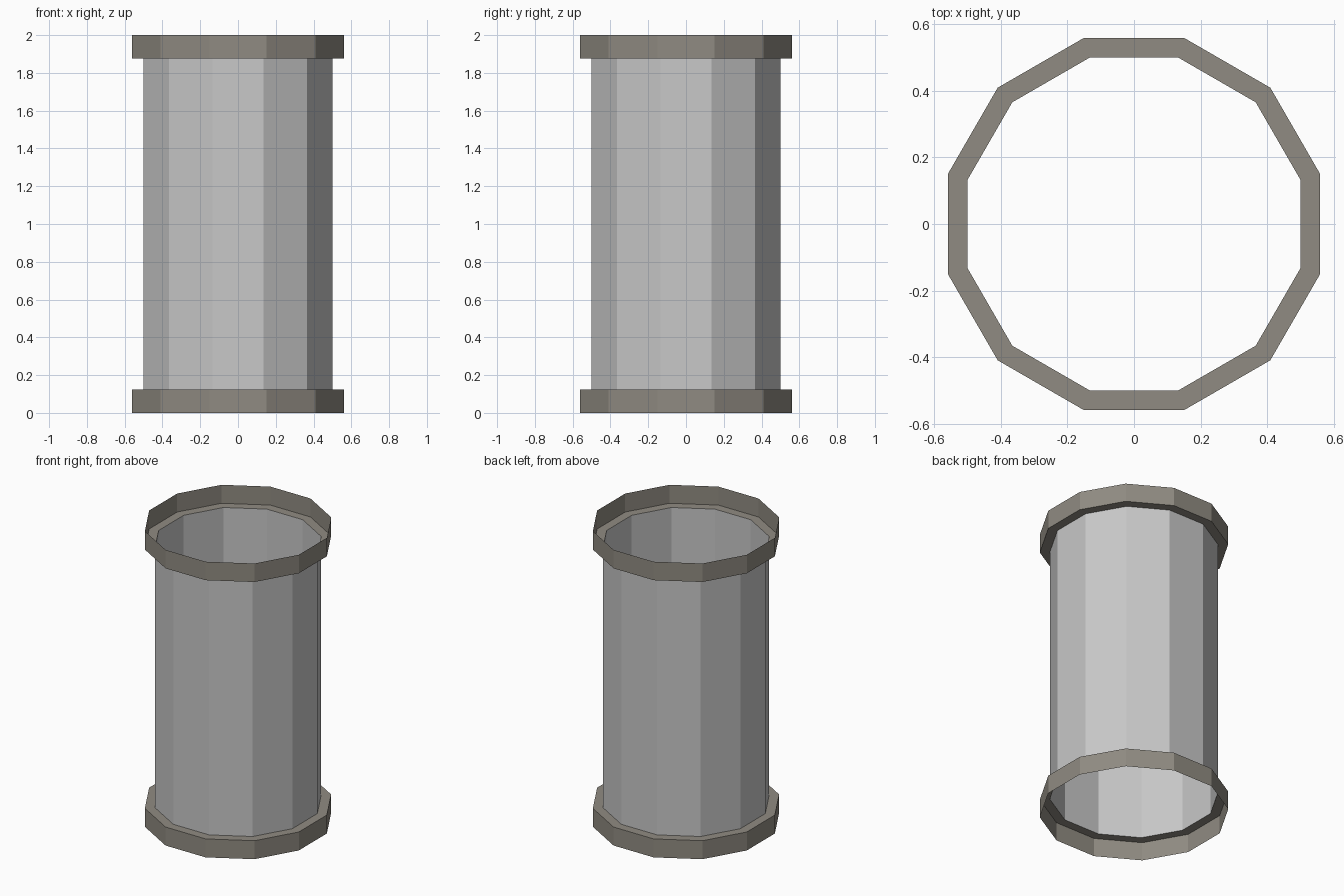
import bpy, bmesh, math

if "Cube" in bpy.data.objects:
    bpy.data.objects.remove(bpy.data.objects["Cube"])

SIDES = 12
TUBE_A, RIM_A = 0.5, 0.56      # face-centre radii
RIM_H, TOP = 0.125, 2.0


def material(name, rgb):
    m = bpy.data.materials.new(name)
    m.diffuse_color = (*rgb, 1)
    m.use_nodes = True
    m.node_tree.nodes["Principled BSDF"].inputs["Base Color"].default_value = m.diffuse_color
    return m


def lathe(name, profile, mat):
    """Sweep an open (radius, z) profile into a twelve-sided sheet."""
    bm = bmesh.new()
    rings = []
    for apothem, z in profile:
        r = apothem / math.cos(math.pi / SIDES)
        angles = [2 * math.pi * (i + 0.5) / SIDES for i in range(SIDES)]
        rings.append([bm.verts.new((r * math.cos(a), r * math.sin(a), z)) for a in angles])
    for lo, hi in zip(rings, rings[1:]):
        for i in range(SIDES):
            j = (i + 1) % SIDES
            bm.faces.new((lo[i], lo[j], hi[j], hi[i]))
    mesh = bpy.data.meshes.new(name)
    bm.to_mesh(mesh)
    bm.free()
    mesh.materials.append(mat)
    obj = bpy.data.objects.new(name, mesh)
    bpy.context.collection.objects.link(obj)
    return obj


light_grey = material("light grey", (0.58, 0.58, 0.58))
warm_grey = material("warm grey", (0.28, 0.26, 0.223))

# Open tube between the two collars
lathe("tube", [(TUBE_A, RIM_H), (TUBE_A, TOP - RIM_H)], light_grey)

# Collars: thin outer wall with a narrow ledge joining it to the tube
lathe("bottom_collar", [(RIM_A, 0), (RIM_A, RIM_H), (TUBE_A, RIM_H)], warm_grey)
lathe("top_collar", [(TUBE_A, TOP - RIM_H), (RIM_A, TOP - RIM_H), (RIM_A, TOP)], warm_grey)
